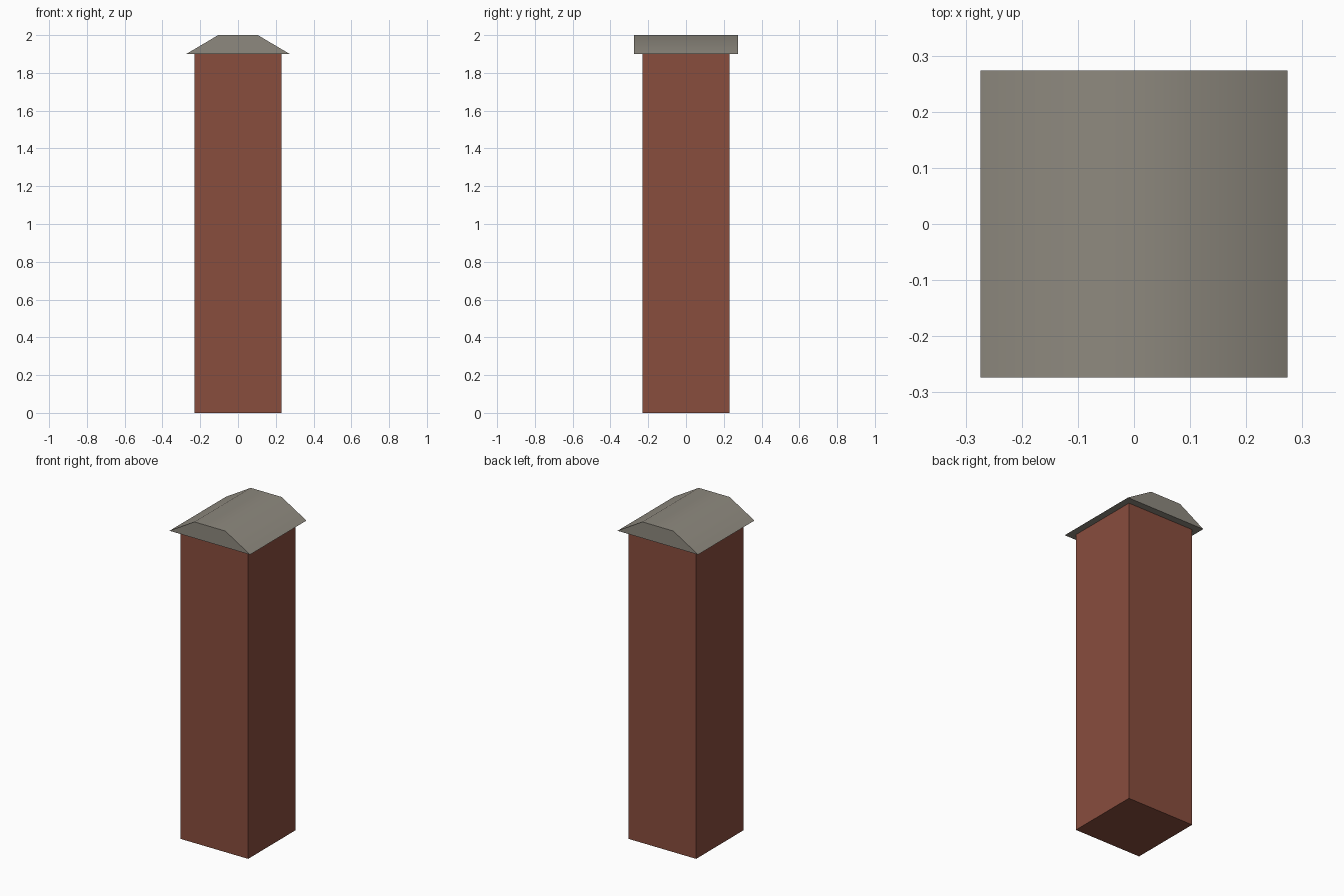
import bpy
import bmesh
import math

default = bpy.data.objects.get("Cube")
if default:
    bpy.data.objects.remove(default, do_unlink=True)


def material(name, rgb):
    mat = bpy.data.materials.new(name)
    mat.use_nodes = True
    mat.diffuse_color = (*rgb, 1)
    mat.node_tree.nodes["Principled BSDF"].inputs["Base Color"].default_value = (*rgb, 1)
    return mat


def prism(name, profile, half_depth, mat):
    """Extrude an x-z profile along y, centred on y = 0."""
    bm = bmesh.new()
    face = bm.faces.new([bm.verts.new((x, -half_depth, z)) for x, z in profile])
    extruded = bmesh.ops.extrude_face_region(bm, geom=[face])["geom"]
    verts = [v for v in extruded if isinstance(v, bmesh.types.BMVert)]
    bmesh.ops.translate(bm, verts=verts, vec=(0, 2 * half_depth, 0))
    bmesh.ops.recalc_face_normals(bm, faces=bm.faces)
    mesh = bpy.data.meshes.new(name)
    bm.to_mesh(mesh)
    bm.free()
    mesh.materials.append(mat)
    obj = bpy.data.objects.new(name, mesh)
    bpy.context.collection.objects.link(obj)
    return obj


brick = material("red_brick", (0.25, 0.075, 0.048))
stone = material("grey_stone", (0.27, 0.25, 0.21))

SHAFT, EAVE, RIDGE = 0.23, 0.274, 0.105
CAP_Z, TOP_Z = 1.9, 2.0

# Square brick shaft
prism("pillar_shaft",
      [(-SHAFT, 0), (SHAFT, 0), (SHAFT, CAP_Z), (-SHAFT, CAP_Z)], SHAFT, brick)

# Overhanging cap with two slopes and a flat top, softened across the top
cap = prism("pillar_cap",
            [(-EAVE, CAP_Z), (EAVE, CAP_Z), (RIDGE, TOP_Z), (-RIDGE, TOP_Z)], EAVE, stone)
bpy.ops.object.select_all(action="DESELECT")
cap.select_set(True)
bpy.context.view_layer.objects.active = cap
bpy.ops.object.shade_smooth_by_angle(angle=math.radians(40))
